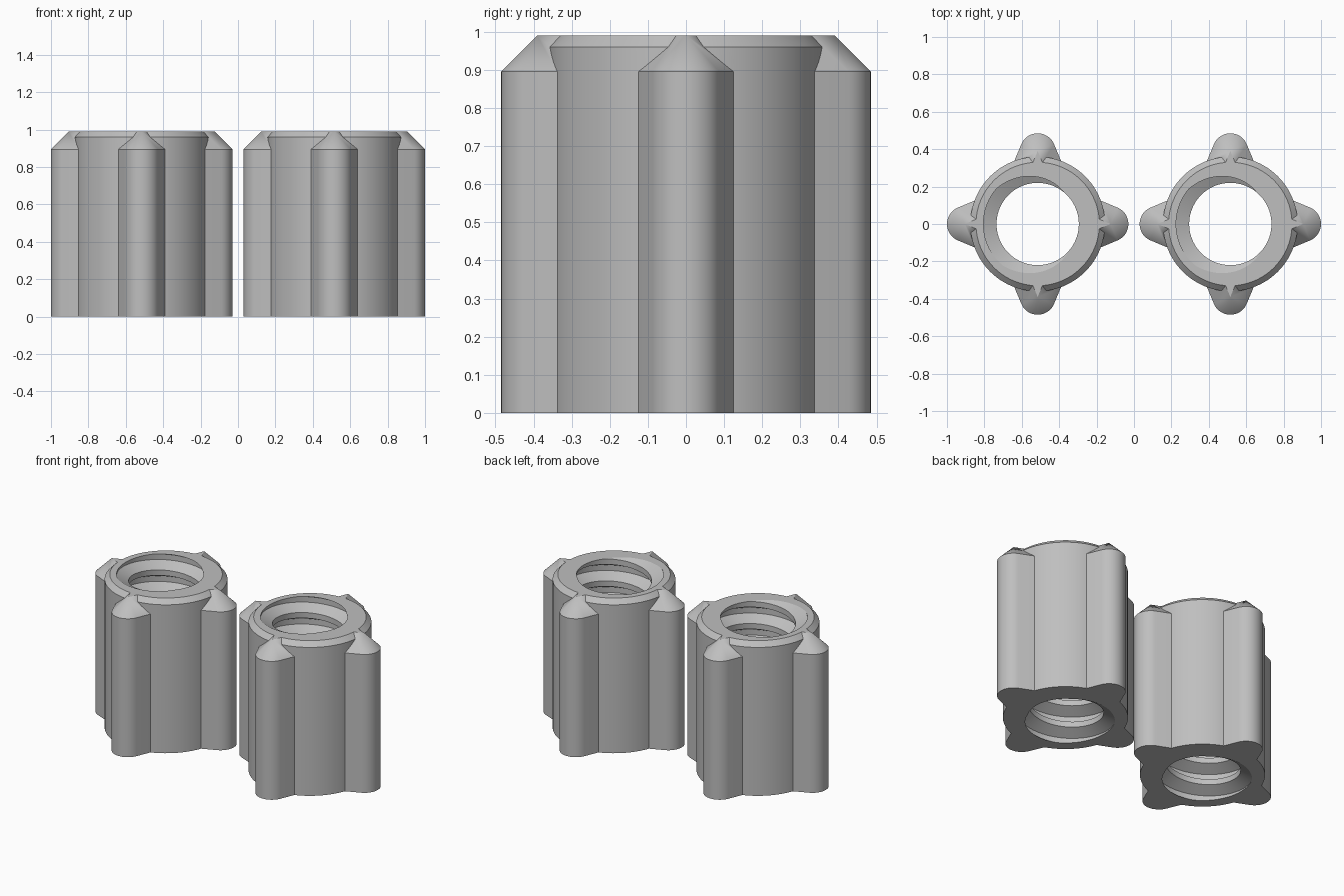
import bpy, bmesh, math
from math import sin, cos, pi

if "Cube" in bpy.data.objects:
    bpy.data.objects.remove(bpy.data.objects["Cube"])

HEIGHT, BODY_R, CHAMFER = 0.99, 0.36, 0.03
LOBE_C, LOBE_R = 0.39, 0.095              # lobe centre distance and radius
FLANK = math.radians(22.7)                # flare angle of the lobe sides
INNER = 0.31                              # where the lobe ends inside the body
PITCH, MINOR, MAJOR = 0.142, 0.22, 0.29   # internal thread
SPACING = 0.515

grey = bpy.data.materials.new("grey metal")
grey.use_nodes = True
colour = (0.52, 0.52, 0.52, 1)
grey.diffuse_color = colour
grey.node_tree.nodes["Principled BSDF"].inputs["Base Color"].default_value = colour


def make_object(name, bm):
    bmesh.ops.recalc_face_normals(bm, faces=bm.faces)
    mesh = bpy.data.meshes.new(name)
    bm.to_mesh(mesh)
    bm.free()
    mesh.materials.append(grey)
    obj = bpy.data.objects.new(name, mesh)
    bpy.context.collection.objects.link(obj)
    return obj


def make_body(segments=96):
    """Round body with a chamfered top edge."""
    bm = bmesh.new()
    rings = []
    for r, z in ((BODY_R, 0), (BODY_R, HEIGHT - CHAMFER), (BODY_R - CHAMFER, HEIGHT)):
        rings.append([bm.verts.new((r * cos(2 * pi * i / segments),
                                    r * sin(2 * pi * i / segments), z))
                      for i in range(segments)])
    for low, high in zip(rings, rings[1:]):
        for i in range(segments):
            k = (i + 1) % segments
            bm.faces.new((low[i], low[k], high[k], high[i]))
    bm.faces.new(rings[0])
    bm.faces.new(rings[-1])
    return make_object("nut_body", bm)


def add_lobe(bm, turn, steps=18):
    """Flared grip lobe whose 45 degree top runs up to a point."""
    def vert(u, v, z):
        return bm.verts.new((u * cos(turn) - v * sin(turn),
                             u * sin(turn) + v * cos(turn), z))

    tip_half = (LOBE_C - INNER) * math.tan(FLANK)
    base_half = tip_half + LOBE_R / cos(FLANK)
    outline = [(INNER, base_half)]
    for i in range(steps + 1):
        a = FLANK + (pi - 2 * FLANK) * i / steps
        outline.append((LOBE_C + LOBE_R * sin(a), LOBE_R * cos(a)))
    outline.append((INNER, -base_half))
    low = [vert(u, v, 0) for u, v in outline]
    high = [vert(u, v, HEIGHT - LOBE_R) for u, v in outline]
    apex = vert(LOBE_C, 0, HEIGHT)
    left, right = vert(INNER, tip_half, HEIGHT), vert(INNER, -tip_half, HEIGHT)
    n = len(outline)
    for i in range(n - 1):
        bm.faces.new((low[i], low[i + 1], high[i + 1], high[i]))
        if 0 < i < n - 2:
            bm.faces.new((high[i], high[i + 1], apex))
    bm.faces.new((high[0], high[1], apex, left))
    bm.faces.new((high[-2], high[-1], right, apex))
    bm.faces.new((left, apex, right))
    bm.faces.new((low[-1], low[0], high[0], left, right, high[-1]))
    bm.faces.new(low)


def make_thread(segments=80, turns=10):
    """Closed helical plug that cuts the threaded hole."""
    bm = bmesh.new()
    profile = ((0, MINOR), (0.25, MINOR), (0.5, MAJOR), (0.75, MAJOR))
    start = HEIGHT - 9.139 * PITCH
    rows = []
    for j in range(4 * turns + 1):
        step, r = profile[j % 4]
        row = []
        for i in range(segments):
            a = 2 * pi * i / segments
            z = start + PITCH * (j // 4 + step + i / segments)
            row.append(bm.verts.new((r * cos(a), r * sin(a), z)))
        rows.append(row)
    for j in range(len(rows) - 1):
        for i in range(segments - 1):
            bm.faces.new((rows[j][i], rows[j][i + 1], rows[j + 1][i + 1], rows[j + 1][i]))
        if j + 5 < len(rows):   # join each turn to the next one up
            bm.faces.new((rows[j][-1], rows[j + 4][0], rows[j + 5][0], rows[j + 1][-1]))
    # Close both ends with fans
    heights = [v.co.z for v in bm.verts]
    rim = [e for e in bm.edges if e.is_boundary]
    bottom = bm.verts.new((0, 0, min(heights) - 0.05))
    top = bm.verts.new((0, 0, max(heights) + 0.05))
    for e in rim:
        end = top if e.verts[0].co.z > HEIGHT / 2 else bottom
        bm.faces.new((e.verts[0], e.verts[1], end))
    return make_object("thread_cutter", bm)


# Body joined with four lobes, then bored with the thread
body = make_body()
bm = bmesh.new()
for q in range(4):
    add_lobe(bm, q * pi / 2)
lobes = make_object("grip_lobes", bm)
thread = make_thread()
for tool, operation in ((lobes, 'UNION'), (thread, 'DIFFERENCE')):
    tool.hide_render = True
    mod = body.modifiers.new(operation.title(), 'BOOLEAN')
    mod.operation, mod.solver, mod.object = operation, 'EXACT', tool
bpy.context.view_layer.update()
nut = bpy.data.meshes.new_from_object(body.evaluated_get(bpy.context.evaluated_depsgraph_get()))
nut.name = "threaded_nut"
for obj in (body, lobes, thread):
    bpy.data.objects.remove(obj)
nut.shade_smooth()
nut.set_sharp_from_angle(angle=math.radians(25))

# Matching pair
for name, x in (("left_nut", SPACING), ("right_nut", -SPACING)):
    obj = bpy.data.objects.new(name, nut)
    obj.location.x = x
    bpy.context.collection.objects.link(obj)
